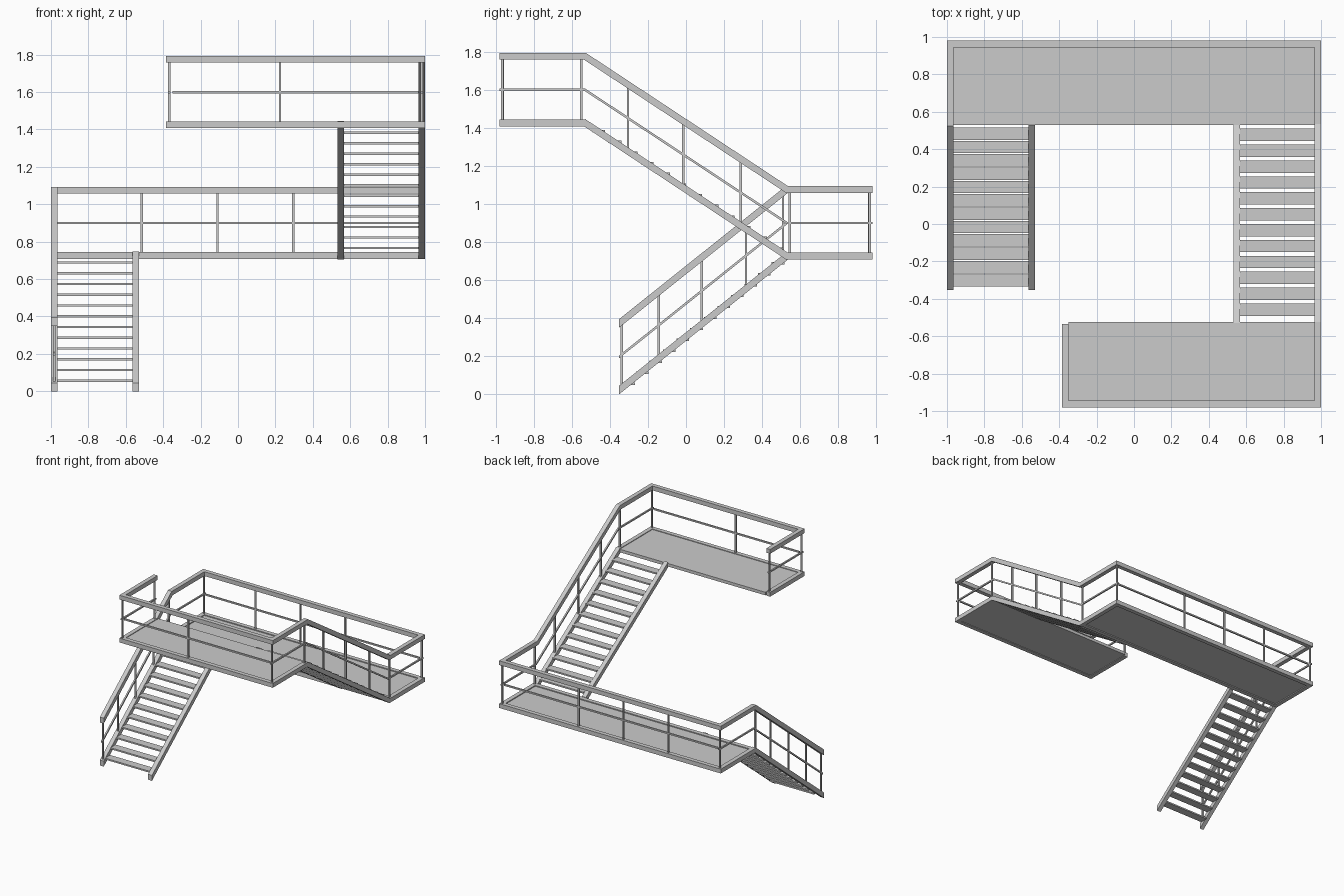
import bpy, bmesh
from mathutils import Vector

cube = bpy.data.objects.get("Cube")
if cube:
    bpy.data.objects.remove(cube, do_unlink=True)

grey = bpy.data.materials.new("light_grey_steel")
grey.use_nodes = True
grey.diffuse_color = (0.6, 0.6, 0.6, 1)
grey.node_tree.nodes["Principled BSDF"].inputs["Base Color"].default_value = (0.6, 0.6, 0.6, 1)

W = 0.035      # rail, beam and stringer width
THIN = 0.012   # post and middle rail width
UP, LOW = 1.425, 0.726   # beam centre heights of the two landings
RAIL, MID = 0.35, 0.174  # rail heights above the beams


def finish(name, bm):
    bmesh.ops.recalc_face_normals(bm, faces=bm.faces)
    mesh = bpy.data.meshes.new(name)
    bm.to_mesh(mesh)
    bm.free()
    mesh.materials.append(grey)
    bpy.context.collection.objects.link(bpy.data.objects.new(name, mesh))


def box(name, x, y, z):
    """Box from (min, max) ranges."""
    bm = bmesh.new()
    bmesh.ops.create_cube(bm, size=1)
    for v in bm.verts:
        v.co = [r[0] if c < 0 else r[1] for c, r in zip(v.co, (x, y, z))]
    finish(name, bm)


def around(c, w):
    return (c - w / 2, c + w / 2)


def ribbon(name, path, x, width, height):
    """Mitred bar following a (y, z) path, with plumb-cut ends."""
    pts = [Vector(p) for p in path]
    normals = []
    for a, b in zip(pts, pts[1:]):
        d = (b - a).normalized()
        normals.append(Vector((-d.y, d.x)))
    offs = [Vector((0, 1)) / normals[0].y]
    for n, m in zip(normals, normals[1:]):
        offs.append((n + m) / (1 + n.dot(m)))
    offs.append(Vector((0, 1)) / normals[-1].y)
    bm = bmesh.new()
    rings = []
    for p, o in zip(pts, offs):
        lo, hi = p - o * height / 2, p + o * height / 2
        x0, x1 = around(x, width)
        rings.append([bm.verts.new(c) for c in
                      ((x0, *lo), (x1, *lo), (x1, *hi), (x0, *hi))])
    for r, s in zip(rings, rings[1:]):
        for i in range(4):
            j = (i + 1) % 4
            bm.faces.new((r[i], r[j], s[j], s[i]))
    bm.faces.new(rings[0])
    bm.faces.new(rings[-1])
    finish(name, bm)


def height_at(path, y):
    for (y0, z0), (y1, z1) in zip(path, path[1:]):
        if y0 <= y <= y1:
            return z0 + (z1 - z0) * (y - y0) / (y1 - y0)


def side(name, path, x, posts, beam=True):
    """Stringer or beam, middle rail, handrail and posts along one side."""
    ribbon(name + "_stringer", path, x, W, W)
    ribbon(name + "_mid_rail", [(y, z + MID) for y, z in path], x, THIN, THIN)
    ribbon(name + "_handrail", [(y, z + RAIL) for y, z in path], x, W, W)
    for y in posts:
        z = height_at(path, y)
        box(name + "_post", around(x, THIN), around(y, THIN), (z, z + RAIL))


def cross(name, x0, x1, y, z, posts):
    """The same railing running along x."""
    for part, dz, w in (("beam", 0, W), ("mid_rail", MID, THIN), ("handrail", RAIL, W)):
        box(f"{name}_{part}", (x0, x1), around(y, w), around(z + dz, w))
    for x in posts:
        box(name + "_post", around(x, THIN), around(y, THIN), (z, z + RAIL))


def treads(name, x, y, z, dy, dz):
    for i in range(12):
        box(name, x, around(y + i * dy, 0.066), around(z + i * dz, THIN))


E = 0.9825   # centre line of the outer edge
IN = E - W / 2

# Right-hand edge: upper landing, upper flight, lower landing
side("upper_run", [(-0.98, UP), (-0.53, UP), (0.53, LOW), (0.98, LOW)], E,
     [-0.965, -0.55, -0.305, -0.015, 0.288, 0.545, 0.965])

# Left-hand edge: lower flight and lower landing
side("lower_run", [(-0.352, 0.022), (0.53, LOW), (0.98, LOW)], -E,
     [-0.337, -0.143, 0.083, 0.315, 0.51, 0.965])

# Open end of the upper landing
side("upper_end", [(-0.98, UP), (-0.535, UP)], -0.3675, [-0.965, -0.55])

# Long railings
cross("upper_front", -0.35, IN, -0.9625, UP, [0.225])
cross("lower_back", -IN, IN, 0.9625, LOW, [-0.515, -0.11, 0.295])

# Inner stringers
ribbon("upper_inner_stringer", [(-0.53, UP), (0.53, LOW)], 0.55, W, W)
ribbon("lower_inner_stringer", [(-0.352, 0.022), (0.53, LOW)], -0.5475, W, W)

# Landing floors and the inner beam of the lower landing
box("lower_inner_beam", (-IN, IN), (0.53, 0.565), around(LOW, W))
box("lower_floor", (-IN, IN), (0.565, 0.945), around(LOW, 0.02))
box("upper_floor", (-0.35, IN), (-0.945, -0.525), around(UP, 0.025))

# Steps
treads("lower_tread", (-IN, -0.565), -0.302, 0.056, 0.0714, 0.0575)
treads("upper_tread", (0.5675, IN), 0.477, 0.766, -0.085, 0.056)
